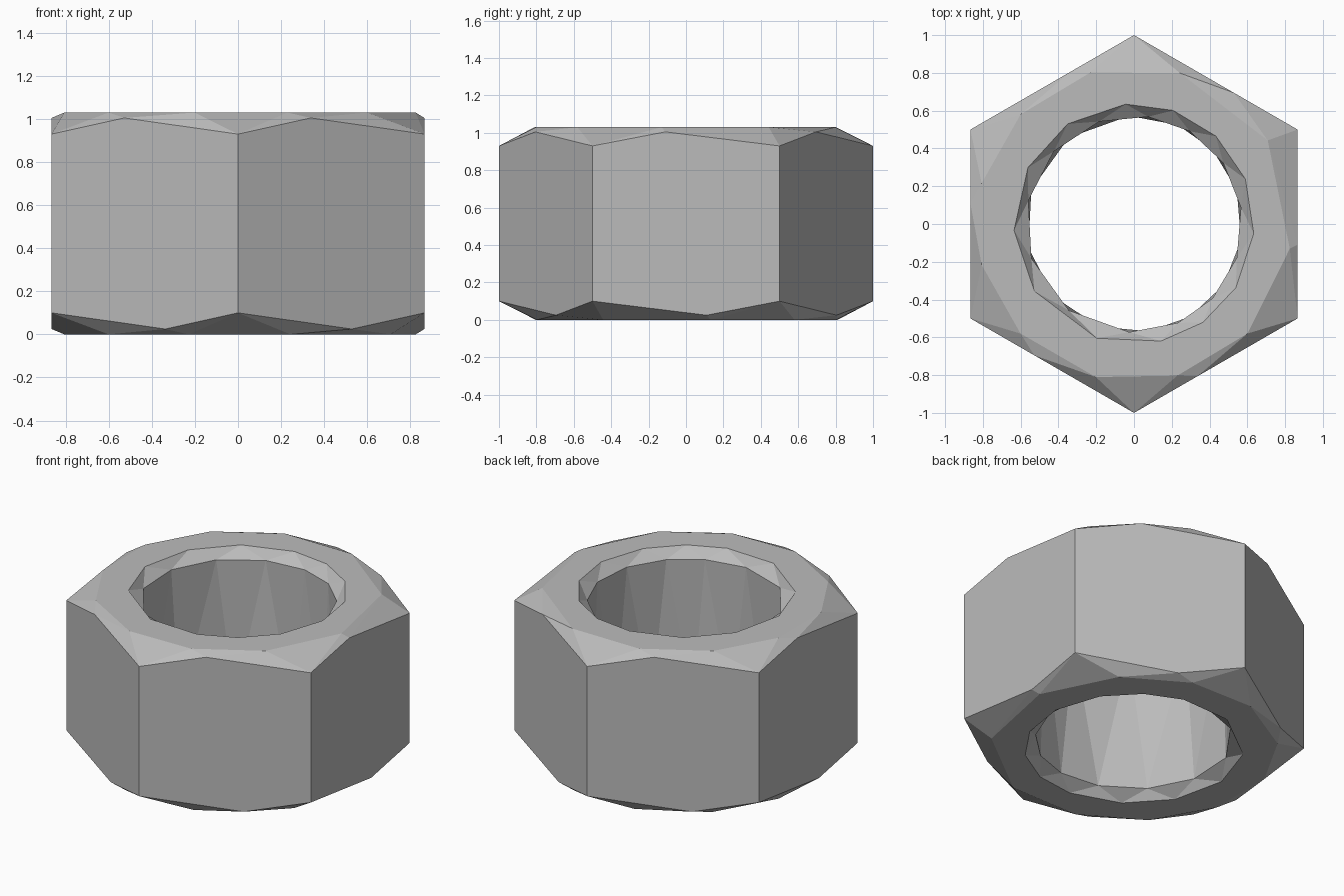
import bpy, bmesh
from math import sin, cos, radians

cube = bpy.data.objects.get("Cube")
if cube:
    bpy.data.objects.remove(cube)

HEIGHT = 1.03
CORNER_Z, PEAK_Z = 0.93, 1.005      # chamfer limits on the hexagon sides
PEAK_SHIFT = 0.39                   # position of the chamfer peak along a side
BORE_Z = 0.97                       # where the bore countersink ends


def polar(radius, angle, z):
    a = radians(angle)
    return (radius * cos(a), radius * sin(a), z)


def ring(radius, angles, z):
    return [polar(radius, a, z) for a in angles]


def turned(points):
    """The matching points on the underside."""
    return [(x, -y, HEIGHT - z) for x, y, z in points]


def add_wall(bm, points):
    """Convex wall through the points, left open at top and bottom."""
    old = set(bm.faces)
    verts = [bm.verts.new(p) for p in points]
    bmesh.ops.convex_hull(bm, input=verts)
    bm.normal_update()
    caps = [f for f in bm.faces if f not in old and abs(f.normal.z) > 0.99]
    bmesh.ops.delete(bm, geom=caps, context='FACES')


# Upper half outlines
corner_angles = [30 + 60 * i for i in range(6)]
corners = ring(1, corner_angles, CORNER_Z)
peaks = []
for i, (x, y, z) in enumerate(corners):
    nx, ny, nz = corners[(i + 1) % 6]
    t = PEAK_SHIFT
    peaks.append((x + (nx - x) * t, y + (ny - y) * t, PEAK_Z))
top_edge = ring(0.835, [-136, -104, -74, -44, -9, 32, 73, 106, 136, 165, 195], HEIGHT)

rim_angles = [-177, -146, -108, -77, -55, -32, -4.5, 22, 47, 71, 94, 123.5, 152]
bore_angles = [(a + b) / 2 for a, b in zip(rim_angles, rim_angles[1:] + [183])]
rim = ring(0.636, rim_angles, HEIGHT)
bore = ring(0.573, bore_angles, BORE_Z)

# Outer wall, bore and both countersinks
bm = bmesh.new()
outer = corners + peaks + top_edge
add_wall(bm, outer + turned(outer))
add_wall(bm, bore + turned(bore))
add_wall(bm, rim + bore)
add_wall(bm, turned(rim + bore))
bmesh.ops.remove_doubles(bm, verts=bm.verts[:], dist=0.0001)

# Flat end faces between outline and rim
for level in (0, HEIGHT):
    edges = [e for e in bm.edges if e.is_boundary
             and all(abs(v.co.z - level) < 0.001 for v in e.verts)]
    bmesh.ops.triangle_fill(bm, edges=edges, use_beauty=True)
bmesh.ops.recalc_face_normals(bm, faces=bm.faces[:])

mesh = bpy.data.meshes.new("hex_nut")
bm.to_mesh(mesh)
bm.free()
nut = bpy.data.objects.new("hex_nut", mesh)
bpy.context.scene.collection.objects.link(nut)

# Plain grey metal
grey = bpy.data.materials.new("grey_metal")
grey.use_nodes = True
color = (0.5, 0.5, 0.5, 1)
grey.diffuse_color = color
grey.node_tree.nodes["Principled BSDF"].inputs["Base Color"].default_value = color
mesh.materials.append(grey)
